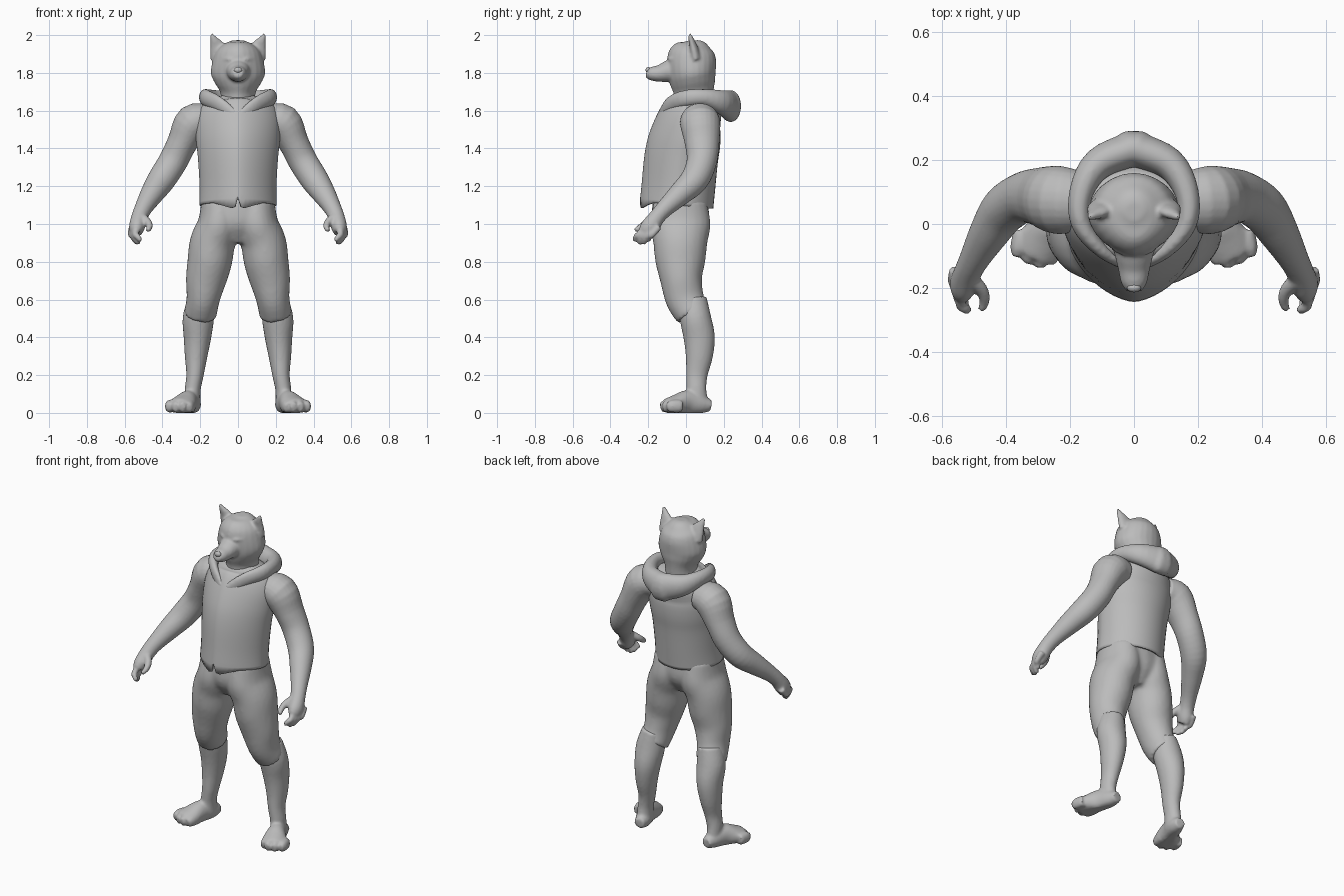
import bpy
import bmesh
import math
from mathutils import Vector

cube = bpy.data.objects.get("Cube")
if cube:
    bpy.data.objects.remove(cube, do_unlink=True)

X, Y, Z = Vector((1, 0, 0)), Vector((0, 1, 0)), Vector((0, 0, 1))

grey = bpy.data.materials.new("plain grey")
grey.use_nodes = True
colour = (0.5, 0.5, 0.5, 1)
grey.diffuse_color = colour
for node in grey.node_tree.nodes:
    if node.type == 'BSDF_PRINCIPLED':
        node.inputs["Base Color"].default_value = colour
        node.inputs["Roughness"].default_value = 0.8


def smooth_rows(rows, steps=4):
    """Catmull-Rom interpolation of (x, y, z, width, depth) rows."""
    pts = [Vector(r) for r in rows]
    pts = [pts[0]] + pts + [pts[-1]]
    out = []
    for a, b, c, d in zip(pts, pts[1:], pts[2:], pts[3:]):
        for s in range(steps):
            t = s / steps
            out.append(0.5 * (2 * b + (c - a) * t + (2 * a - 5 * b + 4 * c - d) * t * t
                              + (3 * b - a - 3 * c + d) * t ** 3))
    out.append(pts[-1])
    return out


def loft(bm, rows, ref=Y, sides=24, front_power=2, cap_start=True):
    """Skin oval rings along a path; front_power below 2 makes the front pointed."""
    rows = smooth_rows(rows)
    centres = [Vector(r[:3]) for r in rows]
    rings = []
    for i, row in enumerate(rows):
        tangent = centres[min(i + 1, len(rows) - 1)] - centres[max(i - 1, 0)]
        u = ref.cross(tangent).normalized()
        v = tangent.cross(u).normalized()
        ring = []
        for k in range(sides):
            a = math.tau * k / sides
            c, s = math.cos(a), math.sin(a)
            power = 2 / (front_power if s < 0 else 2)
            c = math.copysign(abs(c) ** power, c)
            s = math.copysign(abs(s) ** power, s)
            ring.append(bm.verts.new(centres[i] + u * c * row[3] + v * s * row[4]))
        rings.append(ring)
    for low, high in zip(rings, rings[1:]):
        for k in range(sides):
            j = (k + 1) % sides
            bm.faces.new((low[k], low[j], high[j], high[k]))
    if cap_start:
        bm.faces.new(rings[0][::-1])
    bm.faces.new(rings[-1])
    return rings


def finish(bm, name, mirror=False, voxel=0, relax=3):
    """Turn the mesh into an object, mirrored and fused into one smooth skin."""
    bmesh.ops.recalc_face_normals(bm, faces=bm.faces)
    for f in bm.faces:
        f.smooth = True
    mesh = bpy.data.meshes.new(name)
    bm.to_mesh(mesh)
    bm.free()
    mesh.materials.append(grey)
    obj = bpy.data.objects.new(name, mesh)
    bpy.context.collection.objects.link(obj)
    if mirror:
        obj.modifiers.new("Mirror", 'MIRROR').use_mirror_merge = False
    if voxel:
        fuse = obj.modifiers.new("Fuse", 'REMESH')
        fuse.mode = 'VOXEL'
        fuse.voxel_size = voxel
        fuse.use_smooth_shade = True
        soft = obj.modifiers.new("Relax", 'SMOOTH')
        soft.factor = 0.5
        soft.iterations = relax
    return obj


# Vest, with a pointed front and a notched hem
bm = bmesh.new()
rings = loft(bm, [(0, -.05, 1.1, .205, .195), (0, -.04, 1.2, .203, .195),
                  (0, -.025, 1.35, .212, .195), (0, -.005, 1.45, .222, .19),
                  (0, .02, 1.55, .222, .17), (0, .05, 1.62, .195, .145),
                  (0, .06, 1.67, .12, .1)],
             sides=48, front_power=1.6, cap_start=False)
for v in rings[0]:
    if v.co.y < -.1:
        x = abs(v.co.x)
        v.co.z += .025 if x < .01 else -.035 * max(0, 1 - abs(x - .035) / .1)
vest = finish(bm, "vest")
thick = vest.modifiers.new("Thickness", 'SOLIDIFY')
thick.thickness = .012

# Hood lying folded round the neck
bm = bmesh.new()
loft(bm, [(.015, -.135, 1.57, .015, .03), (.1, -.085, 1.635, .022, .04),
          (.165, 0, 1.665, .032, .045), (.165, .1, 1.67, .038, .045),
          (.11, .19, 1.645, .05, .065), (0, .235, 1.625, .055, .085),
          (-.03, .235, 1.625, .05, .08)], ref=Z)
finish(bm, "hood", mirror=True, voxel=.01)

# Trousers: two legs fused with the hips
bm = bmesh.new()
loft(bm, [(.095, -.03, 1.12, .1, .14), (.1, -.03, 1, .113, .16),
          (.135, -.03, .9, .12, .143), (.15, -.03, .8, .118, .132),
          (.17, -.025, .7, .107, .11), (.185, -.005, .6, .088, .102),
          (.2, .035, .52, .087, .09)])
loft(bm, [(0, -.03, 1.13, .195, .145), (0, -.03, 1, .185, .15),
          (0, -.03, .9, .09, .09)])
finish(bm, "trousers", mirror=True, voxel=.012, relax=4)

# Bare lower legs with feet and toes
bm = bmesh.new()
loft(bm, [(.195, .03, .6, .07, .08), (.21, .05, .5, .083, .083),
          (.215, .07, .4, .073, .083), (.222, .07, .3, .06, .072),
          (.228, .057, .2, .046, .057), (.24, .055, .12, .042, .053),
          (.24, .06, .04, .042, .06)])
loft(bm, [(.232, .132, .04, .03, .03), (.24, .08, .045, .045, .05),
          (.263, .01, .055, .052, .065), (.29, -.05, .045, .07, .052),
          (.315, -.1, .035, .065, .04)], ref=Z)
for i in range(4):
    x = .255 + .036 * i
    y = -.105 + .012 * abs(i - 1) ** 1.5
    loft(bm, [(x - .01, y + .05, .035, .024, .034), (x, y, .035, .025, .034),
              (x + .004, y - .03, .03, .016, .024)], ref=Z, sides=12)
for v in bm.verts:
    v.co.z = max(v.co.z, 0)
finish(bm, "lower_legs", mirror=True, voxel=.009)

# Arms with palms, fingers and thumbs
bm = bmesh.new()
loft(bm, [(.15, .07, 1.55, .08, .09), (.235, .075, 1.535, .1, .107),
          (.295, .085, 1.43, .08, .092), (.345, .083, 1.33, .077, .08),
          (.405, .045, 1.235, .074, .075), (.455, -.03, 1.16, .062, .062),
          (.5, -.11, 1.085, .047, .047), (.522, -.155, 1.035, .043, .043),
          (.535, -.19, .985, .042, .05), (.54, -.21, .955, .032, .045)])
for i in range(4):
    y = -.235 + .024 * i
    x = .535 + .008 * i
    drop = .015 * abs(i - 1.5)
    loft(bm, [(x, y + .02, .985, .02, .018), (x + .008, y - .015, .945, .017, .016),
              (x - .004, y - .03, .91 + drop, .016, .015),
              (x - .02, y - .035, .887 + drop, .012, .011)], sides=12)
loft(bm, [(.515, -.17, 1.04, .025, .025), (.478, -.205, 1.01, .021, .021),
          (.468, -.24, .985, .017, .017), (.478, -.268, .965, .012, .012)], sides=12)
finish(bm, "arms", mirror=True, voxel=.008, relax=2)

# Head with neck, muzzle, ears and brows
bm = bmesh.new()
loft(bm, [(0, .04, 1.6, .095, .1), (0, .04, 1.69, .092, .105),
          (0, .035, 1.75, .125, .12), (0, .03, 1.8, .144, .127),
          (0, .03, 1.87, .133, .13), (0, .035, 1.92, .113, .115),
          (0, .04, 1.955, .07, .075), (0, .04, 1.972, .03, .03)], front_power=1.75)
loft(bm, [(0, 0, 1.81, .09, .085), (0, -.08, 1.81, .065, .062),
          (0, -.14, 1.797, .05, .045), (0, -.185, 1.797, .04, .036),
          (0, -.208, 1.803, .024, .024)], ref=Z)
for side in (-1, 1):
    loft(bm, [(side * .095, .05, 1.88, .052, .032), (side * .108, .04, 1.935, .042, .022),
              (side * .126, .028, 1.975, .022, .015),
              (side * .14, .02, 2.006, .006, .008)], sides=16)
    loft(bm, [(side * .015, -.085, 1.865, .014, .012), (side * .045, -.078, 1.872, .016, .014),
              (side * .085, -.045, 1.87, .012, .012)], ref=Z, sides=12)
finish(bm, "head", voxel=.008, relax=2)

# Nose on the muzzle tip
bm = bmesh.new()
bmesh.ops.create_uvsphere(bm, u_segments=16, v_segments=10, radius=.02)
bmesh.ops.scale(bm, vec=(1.1, .7, .8), verts=bm.verts)
bmesh.ops.translate(bm, vec=(0, -.2, 1.815), verts=bm.verts)
finish(bm, "nose")
